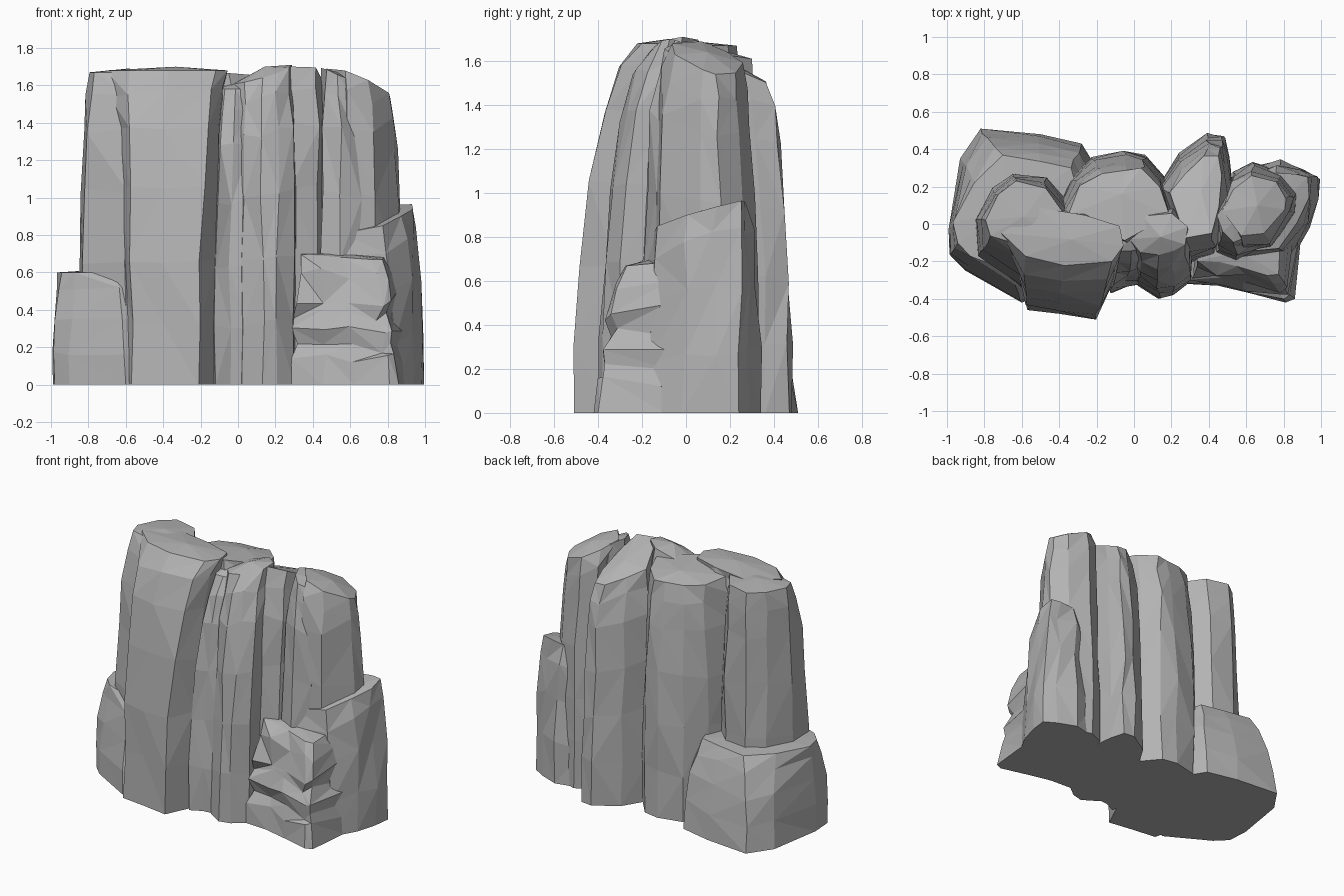
import bpy
import bmesh
import random
from mathutils import Vector

cube = bpy.data.objects.get("Cube")
if cube:
    bpy.data.objects.remove(cube)

random.seed(7)

stone = bpy.data.materials.new("grey_stone")
stone.use_nodes = True
colour = (0.45, 0.45, 0.45, 1)
stone.diffuse_color = colour
stone.node_tree.nodes["Principled BSDF"].inputs["Base Color"].default_value = colour

# Height fraction and how far the wall has leaned from base outline to crown outline
TALL = [(0, 0), (.2, .03), (.4, .1), (.62, .24), (.82, .45), (.93, .7), (1, 1)]
LOW = [(0, 0), (.3, .13), (.6, .35), (.85, .65), (1, 1)]
LEDGED = [(0, 0), (.2, .1), (.3, .35), (.42, .2), (.55, .55), (.68, .4), (.85, .65), (1, 1)]


def rock(name, base, crown, height, tilt=(0, 0), profile=TALL, rough=.012, dome=.02):
    """Loft a rough faceted column from a base outline to a tilted crown outline."""
    base = [Vector(p) for p in base]
    crown = [Vector(p) for p in crown]
    centre = sum(crown, Vector((0, 0))) / len(crown)
    bm = bmesh.new()
    rings = []
    for up, lean in profile:
        ring = []
        for low, high in zip(base, crown):
            x, y = low.lerp(high, lean)
            top = height + tilt[0] * (high.x - centre.x) + tilt[1] * (high.y - centre.y)
            z = up * top
            if up > 0:
                x += random.uniform(-rough, rough)
                y += random.uniform(-rough, rough)
                if up < 1:
                    z += random.uniform(-rough, rough) * 2
            ring.append(bm.verts.new((x, y, z)))
        rings.append(ring)
    count = len(base)
    for lower, upper in zip(rings, rings[1:]):
        for i in range(count):
            j = (i + 1) % count
            a, b, c, d = lower[i], lower[j], upper[j], upper[i]
            if random.random() < .5:
                bm.faces.new((a, b, c))
                bm.faces.new((a, c, d))
            else:
                bm.faces.new((a, b, d))
                bm.faces.new((b, c, d))
    # Slightly domed crown and flat underside
    peak = bm.verts.new((centre.x, centre.y, height + dome))
    for i in range(count):
        bm.faces.new((rings[-1][i], rings[-1][(i + 1) % count], peak))
    bm.faces.new(rings[0][::-1])
    bmesh.ops.recalc_face_normals(bm, faces=bm.faces)
    mesh = bpy.data.meshes.new(name)
    bm.to_mesh(mesh)
    bm.free()
    mesh.materials.append(stone)
    obj = bpy.data.objects.new(name, mesh)
    bpy.context.collection.objects.link(obj)
    return obj


# Left side: low boulder, set-back column and the big front column
rock("left_boulder",
     [(-.99, -.02), (-.98, -.17), (-.9, -.25), (-.6, -.42), (-.3, -.3), (-.2, .3),
      (-.28, .43), (-.5, .48), (-.82, .51), (-.93, .35)],
     [(-.97, .0), (-.95, -.11), (-.87, -.17), (-.66, -.26), (-.4, -.2), (-.3, .2),
      (-.33, .3), (-.5, .34), (-.69, .37), (-.85, .22)],
     .6, profile=LOW, rough=.012)
rock("left_column",
     [(-.86, .02), (-.84, -.18), (-.6, -.34), (-.4, -.2), (-.35, .1), (-.48, .26),
      (-.64, .28), (-.77, .19)],
     [(-.8, .02), (-.77, -.07), (-.55, -.13), (-.4, -.1), (-.36, .03), (-.47, .19),
      (-.63, .22), (-.73, .15)],
     1.67)
rock("front_column",
     [(-.63, -.2), (-.57, -.46), (-.4, -.48), (-.21, -.51), (-.13, -.34), (-.08, -.1),
      (-.3, .08), (-.55, .05)],
     [(-.7, -.05), (-.58, -.18), (-.38, -.23), (-.12, -.21), (-.06, -.12), (-.07, 0),
      (-.25, .05), (-.5, .08)],
     1.68)

# Middle: rear column, front buttress and the low rib filling the crack
rock("rear_middle_column",
     [(-.42, .05), (-.34, .24), (-.22, .35), (-.05, .39), (.06, .37), (.16, .25),
      (.25, .05), (0, -.2)],
     [(-.36, .06), (-.28, .2), (-.18, .27), (-.04, .3), (.04, .29), (.13, .19),
      (.18, .05), (-.04, -.08)],
     1.63, tilt=(0, -.15))
rock("middle_buttress",
     [(-.02, -.2), (.02, -.33), (.13, -.4), (.21, -.38), (.3, -.31), (.32, -.1),
      (.2, .1), (0, .05)],
     [(-.03, -.08), (.04, -.15), (.13, -.17), (.21, -.15), (.27, -.1), (.28, -.01),
      (.2, .06), (.04, .05)],
     1.66, tilt=(.3, .15), dome=.04)
rock("crack_rib",
     [(-.17, -.12), (-.12, -.37), (-.04, -.33), (.05, -.32), (.1, 0), (-.1, .02)],
     [(-.12, -.05), (-.07, -.14), (-.02, -.15), (.06, -.12), (.1, .05), (-.08, .05)],
     1.58, dome=.04)

# Right side: rear column, slim pillar and outer column
rock("rear_right_column",
     [(.13, .2), (.24, .38), (.4, .48), (.48, .47), (.51, .36), (.54, .1), (.44, -.16),
      (.27, -.22)],
     [(.19, .17), (.27, .27), (.38, .36), (.44, .37), (.46, .27), (.46, .1), (.41, -.06),
      (.27, -.07)],
     1.59, tilt=(0, -.45))
rock("slim_pillar",
     [(.43, .05), (.44, -.16), (.55, -.21), (.66, -.15), (.66, .15), (.5, .2)],
     [(.45, .05), (.47, -.05), (.54, -.09), (.62, -.06), (.62, .08), (.5, .13)],
     1.66, tilt=(-.4, 0), dome=.01)
rock("right_column",
     [(.5, .05), (.58, -.17), (.75, -.13), (.87, .05), (.89, .16), (.8, .28), (.64, .33),
      (.53, .28)],
     [(.48, .06), (.57, -.07), (.69, -.06), (.8, .07), (.82, .13), (.76, .22), (.63, .25),
      (.53, .19)],
     1.61, tilt=(-.4, -.2), dome=.03)

# Broken ledges at the lower right
rock("front_ledge",
     [(.28, -.32), (.45, -.33), (.62, -.37), (.81, -.42), (.86, -.4), (.89, -.1), (.7, .1),
      (.35, .05)],
     [(.34, -.2), (.45, -.22), (.57, -.24), (.7, -.29), (.77, -.26), (.77, -.05), (.6, .05),
      (.36, .02)],
     .69, tilt=(-.05, .1), profile=LEDGED, rough=.02, dome=.01)
rock("right_ledge",
     [(.6, -.2), (.86, -.16), (.94, -.02), (.98, .12), (.995, .24), (.91, .29), (.78, .34),
      (.6, .3)],
     [(.55, -.15), (.77, -.12), (.88, .02), (.93, .14), (.94, .24), (.87, .27), (.77, .28),
      (.6, .2)],
     .91, tilt=(.15, .25), profile=LOW, rough=.015)
